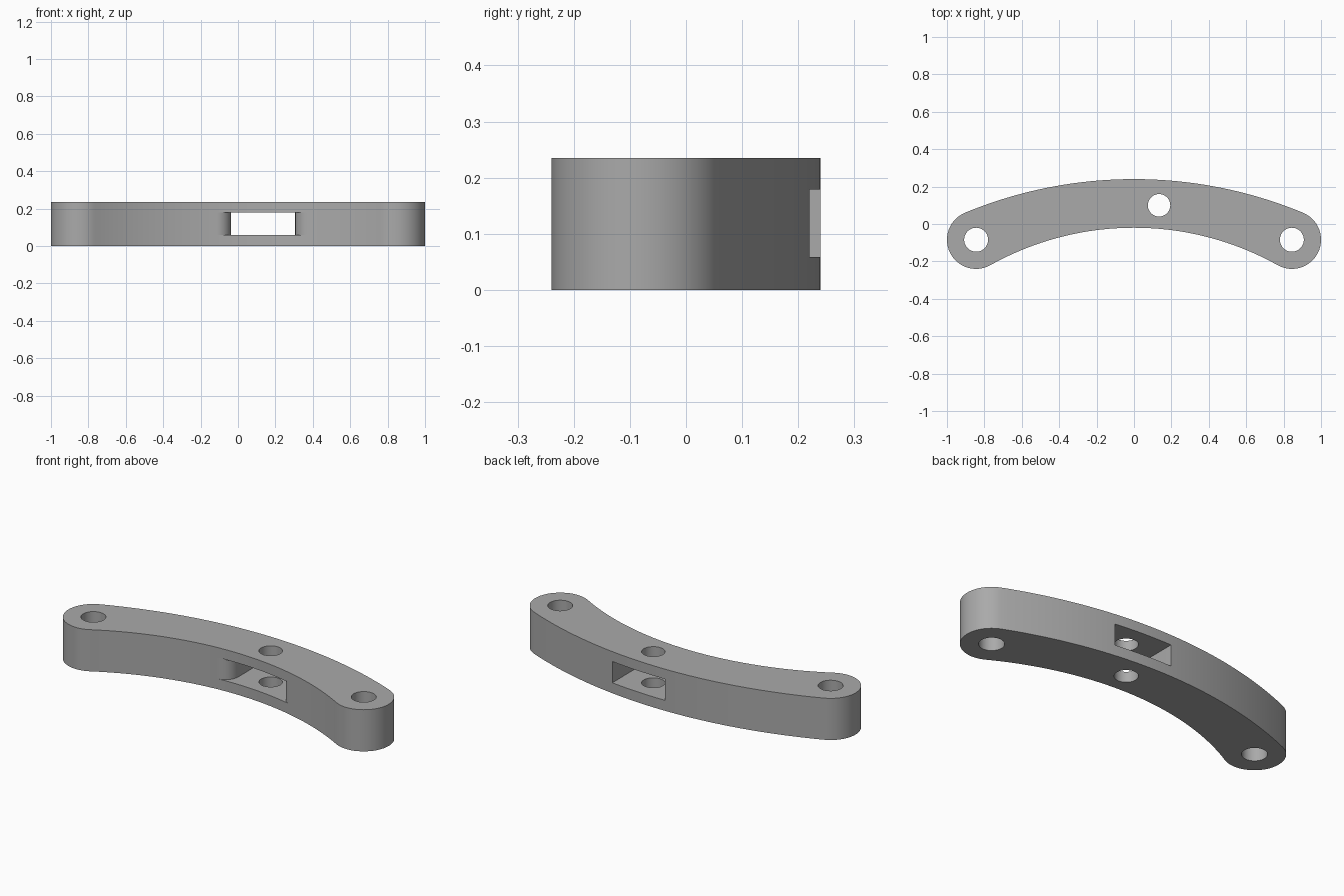
import bpy, bmesh
from math import sin, cos, pi, atan2, hypot, sqrt

cube = bpy.data.objects.get("Cube")
if cube:
    bpy.data.objects.remove(cube, do_unlink=True)

HEIGHT = 0.235
END_X, END_Y, END_R = 0.844, -0.084, 0.156   # rounded end bosses
BACK_Y, FRONT_Y = 0.24, -0.02                # arc crowns at x = 0


def arc(cx, cy, r, a0, a1, n):
    return [(cx + r * cos(a0 + (a1 - a0) * i / n),
             cy + r * sin(a0 + (a1 - a0) * i / n)) for i in range(n + 1)]


def prism(name, points, z0, z1):
    bm = bmesh.new()
    face = bm.faces.new([bm.verts.new((x, y, z0)) for x, y in points])
    ext = bmesh.ops.extrude_face_region(bm, geom=[face])
    verts = [v for v in ext["geom"] if isinstance(v, bmesh.types.BMVert)]
    bmesh.ops.translate(bm, verts=verts, vec=(0, 0, z1 - z0))
    bmesh.ops.recalc_face_normals(bm, faces=bm.faces)
    mesh = bpy.data.meshes.new(name)
    bm.to_mesh(mesh)
    bm.free()
    obj = bpy.data.objects.new(name, mesh)
    bpy.context.collection.objects.link(obj)
    return obj


# Arc radii that make both long sides tangent to the end bosses
d = END_Y - BACK_Y
back_r = (END_X**2 + d**2 - END_R**2) / (-2 * (d + END_R))
d = END_Y - FRONT_Y
front_r = (END_X**2 + d**2 - END_R**2) / (2 * (END_R - d))
back_c, front_c = BACK_Y - back_r, FRONT_Y - front_r
back_a = atan2(END_Y - back_c, END_X)
front_a = atan2(END_Y - front_c, END_X)

# Curved bar outline, counter-clockwise
outline = arc(0, back_c, back_r, back_a, pi - back_a, 64)
outline += arc(-END_X, END_Y, END_R, pi - back_a, 2 * pi - front_a, 32)[1:]
outline += arc(0, front_c, front_r, pi - front_a, front_a, 96)[1:]
outline += arc(END_X, END_Y, END_R, front_a - pi, back_a, 32)[1:-1]
bar = prism("curved_bar", outline, 0, HEIGHT)


# Slot side wall, rounded into the concave front face
def slot_side(wall_x, side, r=0.08):
    cx = wall_x + side * r
    cy = front_c + sqrt((front_r + r)**2 - cx**2)
    end = atan2(front_c - cy, -cx)
    start = -pi if side > 0 else 0
    pts = arc(cx, cy, r, start, end, 16)
    return [(wall_x, 0.4)] + pts + [(pts[-1][0], -0.3)]


slot = slot_side(-0.037, -1) + slot_side(0.306, 1)[::-1]
cutters = [prism("slot_cutter", slot, 0.059, 0.179)]

# Vertical bolt holes
for x, y, r in ((-END_X, END_Y, 0.064), (END_X, END_Y, 0.064), (0.134, 0.1, 0.06)):
    cutters.append(prism("hole_cutter", arc(x, y, r, 0, 2 * pi, 48)[:-1], -0.1, HEIGHT + 0.1))

for c in cutters:
    c.hide_render = True
    mod = bar.modifiers.new("cut", "BOOLEAN")
    mod.operation, mod.solver, mod.object = "DIFFERENCE", "EXACT", c

bpy.ops.object.select_all(action="DESELECT")
bpy.context.view_layer.objects.active = bar
bar.select_set(True)
for mod in list(bar.modifiers):
    bpy.ops.object.modifier_apply(modifier=mod.name)
for c in cutters:
    bpy.data.objects.remove(c, do_unlink=True)

# Plain grey finish
grey = bpy.data.materials.new("plain_grey")
grey.use_nodes = True
colour = (0.4, 0.4, 0.4, 1)
grey.diffuse_color = colour
grey.node_tree.nodes["Principled BSDF"].inputs["Base Color"].default_value = colour
bar.data.materials.clear()
bar.data.materials.append(grey)
for poly in bar.data.polygons:
    poly.material_index = 0
bpy.ops.object.shade_smooth_by_angle(angle=0.5)
